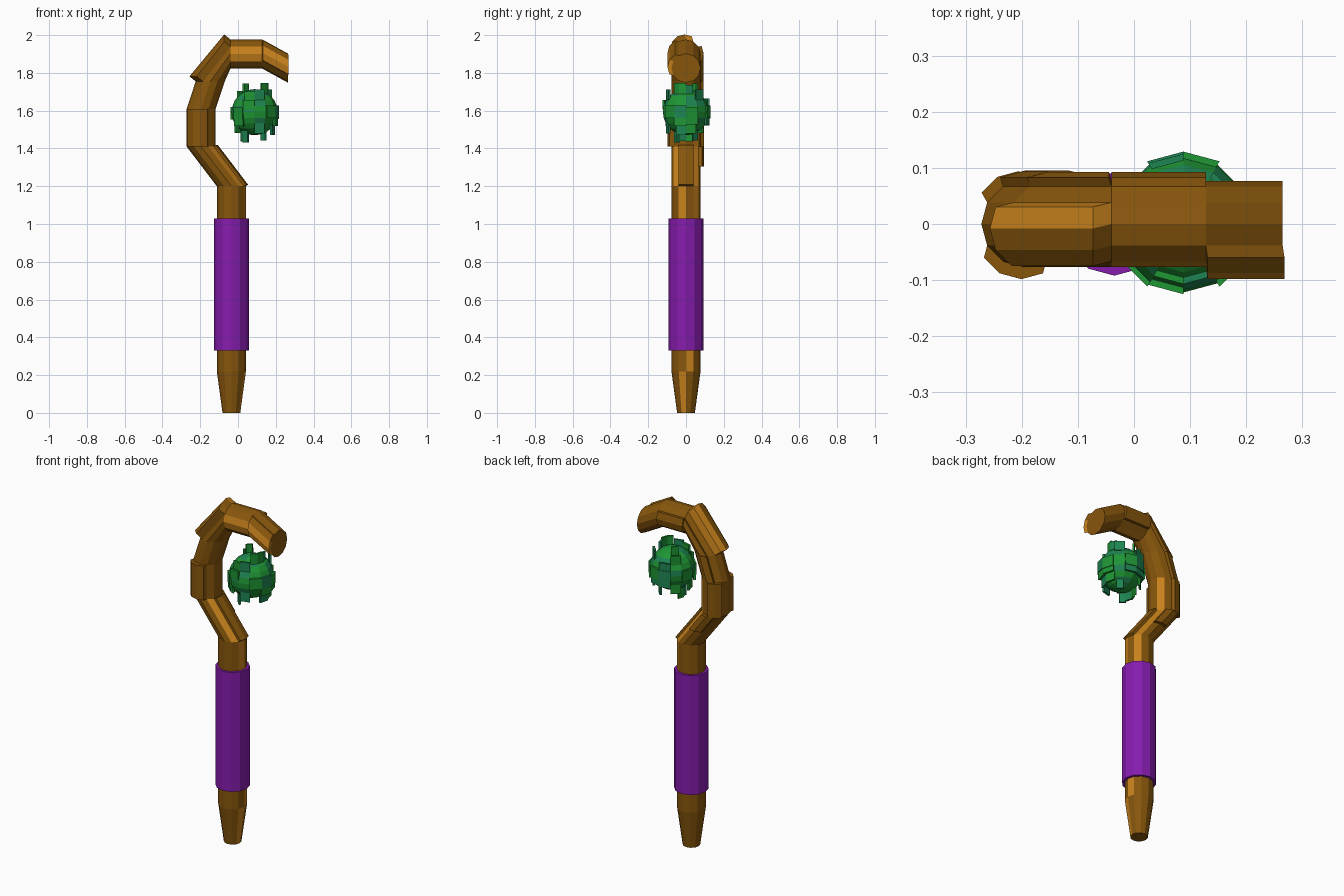
import bpy, bmesh, math, random
from mathutils import Vector

if "Cube" in bpy.data.objects:
    bpy.data.objects.remove(bpy.data.objects["Cube"])

random.seed(4)
SIDES = 12


def material(name, rgb):
    m = bpy.data.materials.new(name)
    lin = [(c / 255 / 12.92) if c / 255 <= 0.04045 else ((c / 255 + 0.055) / 1.055) ** 2.4 for c in rgb]
    m.diffuse_color = (*lin, 1)
    m.use_nodes = True
    m.node_tree.nodes["Principled BSDF"].inputs["Base Color"].default_value = m.diffuse_color
    return m


dark_wood = material("dark wood", (135, 86, 12))
light_wood = material("light wood", (200, 130, 28))
purple = material("purple wrap", (134, 28, 174))
green = material("leaf green", (30, 150, 52))
teal = material("teal green", (30, 132, 82))


def finish(name, bm, mats):
    bmesh.ops.recalc_face_normals(bm, faces=bm.faces)
    me = bpy.data.meshes.new(name)
    bm.to_mesh(me)
    bm.free()
    for m in mats:
        me.materials.append(m)
    ob = bpy.data.objects.new(name, me)
    bpy.context.collection.objects.link(ob)
    return ob


def block(bm, lower, upper, offset, mats):
    """Closed strip between two rows of points, thickened by an offset; one material per column."""
    n = len(lower)
    a, b = [bm.verts.new(p) for p in lower], [bm.verts.new(p) for p in upper]
    c, d = [bm.verts.new(p + offset(p)) for p in lower], [bm.verts.new(p + offset(p)) for p in upper]
    for i in range(n - 1):
        for quad in ((a[i], a[i + 1], b[i + 1], b[i]), (c[i], c[i + 1], d[i + 1], d[i]),
                     (a[i], a[i + 1], c[i + 1], c[i]), (b[i], b[i + 1], d[i + 1], d[i])):
            bm.faces.new(quad).material_index = mats[i]
    for i, m in ((0, mats[0]), (n - 1, mats[-1])):
        bm.faces.new((a[i], b[i], d[i], c[i])).material_index = m


# Staff rings: centre x, z, direction of the inner side of the bend (x, z), radius
rings = [(-0.035, 0.0, (1, 0), 0.047), (-0.035, 0.22, (1, 0), 0.077), (-0.035, 0.68, (1, 0), 0.077),
         (-0.035, 1.2, (1, 0), 0.077), (-0.195, 1.41, (1, 0), 0.077),
         (-0.195, 1.61, (1, 0), 0.077), (-0.147, 1.755, (1, 0), 0.077),
         (-0.04, 1.90, (0, -1), 0.077), (0.128, 1.90, (0, -1), 0.077),
         (0.265, 1.825, (0, -1), 0.077)]


def ring_point(i, k):
    x, z, u, r = rings[i]
    a = 2 * math.pi * k / SIDES
    return Vector((x + u[0] * r * math.cos(a), r * math.sin(a), z + u[1] * r * math.cos(a)))


# Bent wooden staff, with some lighter sides
light_sides = {0: (11,), 1: (0,), 2: (1, 11), 3: (1, 10), 4: (1,), 7: (0, 8, 9), 8: (9,)}
bm = bmesh.new()
loops = [[bm.verts.new(ring_point(i, k)) for k in range(SIDES)] for i in range(len(rings))]
for i in range(len(rings) - 1):
    for k in range(SIDES):
        n = (k + 1) % SIDES
        f = bm.faces.new((loops[i][k], loops[i][n], loops[i + 1][n], loops[i + 1][k]))
        f.material_index = int(k in light_sides.get(i, ()))
bm.faces.new(loops[0][::-1])
bm.faces.new(loops[-1])
finish("staff", bm, [dark_wood, light_wood])

# Raised bark: segment, first side, height, start along segment, material of each side
bm = bmesh.new()
for i, k, h, start, mats in [
        (3, 11, .014, 0, (0, 0)), (3, 2, .018, .5, (0, 0)),
        (4, 7, .022, 0, (0, 0, 0)), (4, 3, .02, 0, (0, 0)),
        (5, 3, .017, 0, (0,)), (6, 3, .017, 0, (0,)), (6, 5, .043, 0, (1, 0, 0)),
        (7, 2, .016, 0, (0, 0)), (8, 7, .022, 0, (0, 1, 1))]:
    ks = range(k, k + len(mats) + 1)
    top = [ring_point(i + 1, j) for j in ks]
    low = [ring_point(i, j).lerp(t, start) for j, t in zip(ks, top)]
    nrm = (top[-1] - low[0]).cross(top[0] - low[-1]).normalized()
    centre = Vector((rings[i][0] + rings[i + 1][0], 0, rings[i][1] + rings[i + 1][1])) / 2
    if nrm.dot((low[0] + low[-1] + top[0] + top[-1]) / 4 - centre) < 0:
        nrm = -nrm
    move = nrm * h
    block(bm, low, top, lambda p: move, mats)
finish("bark_strips", bm, [dark_wood, light_wood])

# Wrapped grip
bpy.ops.mesh.primitive_cylinder_add(vertices=SIDES, radius=0.092, depth=0.7, location=(-0.035, 0, 0.68))
grip = bpy.context.object
grip.name = "grip"
grip.data.materials.append(purple)

# Floating orb
ORB = Vector((0.088, 0, 1.592))
bm = bmesh.new()
bmesh.ops.create_uvsphere(bm, u_segments=12, v_segments=12, radius=0.122)
for v in bm.verts:
    v.co += ORB
for f in bm.faces:
    f.material_index = int(random.random() < 0.2)
finish("orb", bm, [green, teal])

# Upright scales around the orb: radius, low z, high z, chance
bm = bmesh.new()
for r, lo, hi, chance in [(.068, .09, .15, .5), (.101, .06, .115, .5), (.119, .02, .07, .45),
                          (.123, -.035, .03, .45), (.119, -.07, -.02, .45),
                          (.101, -.115, -.06, .4), (.068, -.155, -.09, .35)]:
    for k in range(12):
        if random.random() > chance:
            continue
        a, b = (2 * math.pi * (k + d) / 12 for d in (0, 1))
        shift = random.uniform(-.006, .006)
        low, top = ([ORB + Vector(((r - .006) * math.cos(t), (r - .006) * math.sin(t), z + shift))
                     for t in (a, b)] for z in (lo, hi))
        block(bm, low, top, lambda p: Vector((p.x - ORB.x, p.y, 0)).normalized() * .012,
              (int(random.random() < 0.4),))
finish("orb_scales", bm, [green, teal])
